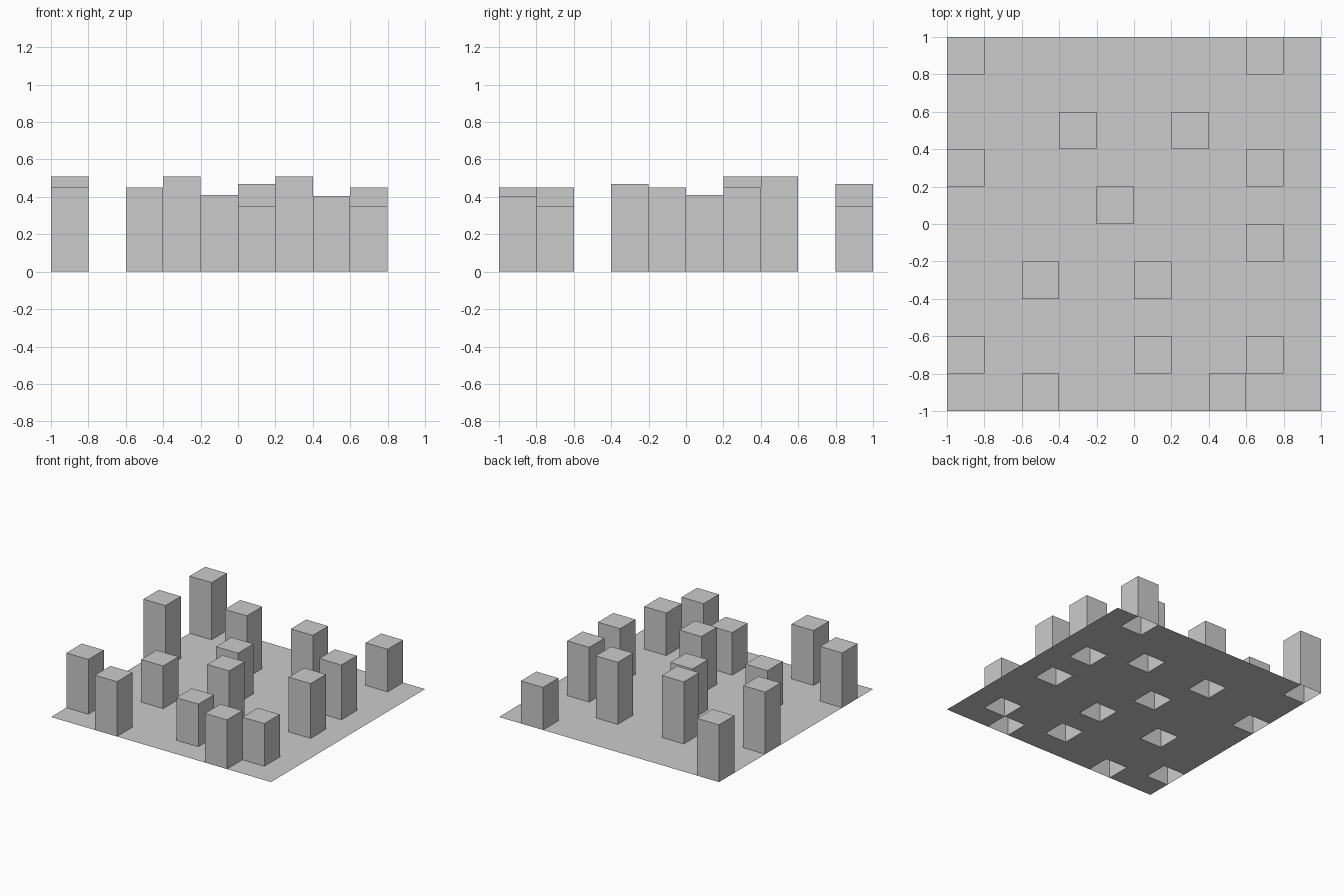
import bpy, bmesh
from mathutils import Vector

if "Cube" in bpy.data.objects:
    bpy.data.objects.remove(bpy.data.objects["Cube"])

# Tower cells: (column, row) counted from the front-left corner -> height
TOWERS = {
    (0, 9): 0.47, (8, 9): 0.35,
    (3, 7): 0.51, (6, 7): 0.51,
    (0, 6): 0.51, (8, 6): 0.45,
    (4, 5): 0.41, (8, 4): 0.45,
    (2, 3): 0.35, (5, 3): 0.47,
    (0, 1): 0.45, (5, 1): 0.35, (8, 1): 0.35,
    (2, 0): 0.45, (7, 0): 0.404,
}
CELL = 0.2

# Flat 10 x 10 sheet
bm = bmesh.new()
bmesh.ops.create_grid(bm, x_segments=10, y_segments=10, size=1.0)


def cell_of(face):
    c = face.calc_center_median()
    return int((c.x + 1) / CELL), int((c.y + 1) / CELL)


# Pull the chosen cells up into towers, hollow and open underneath
chosen = {cell_of(f): f for f in bm.faces if cell_of(f) in TOWERS}
for cell, face in chosen.items():
    top = bmesh.ops.extrude_discrete_faces(bm, faces=[face])["faces"][0]
    bmesh.ops.translate(bm, verts=top.verts, vec=Vector((0, 0, TOWERS[cell])))

mesh = bpy.data.meshes.new("tower_block_sheet")
bm.to_mesh(mesh)
bm.free()
obj = bpy.data.objects.new("tower_block_sheet", mesh)
bpy.context.collection.objects.link(obj)
